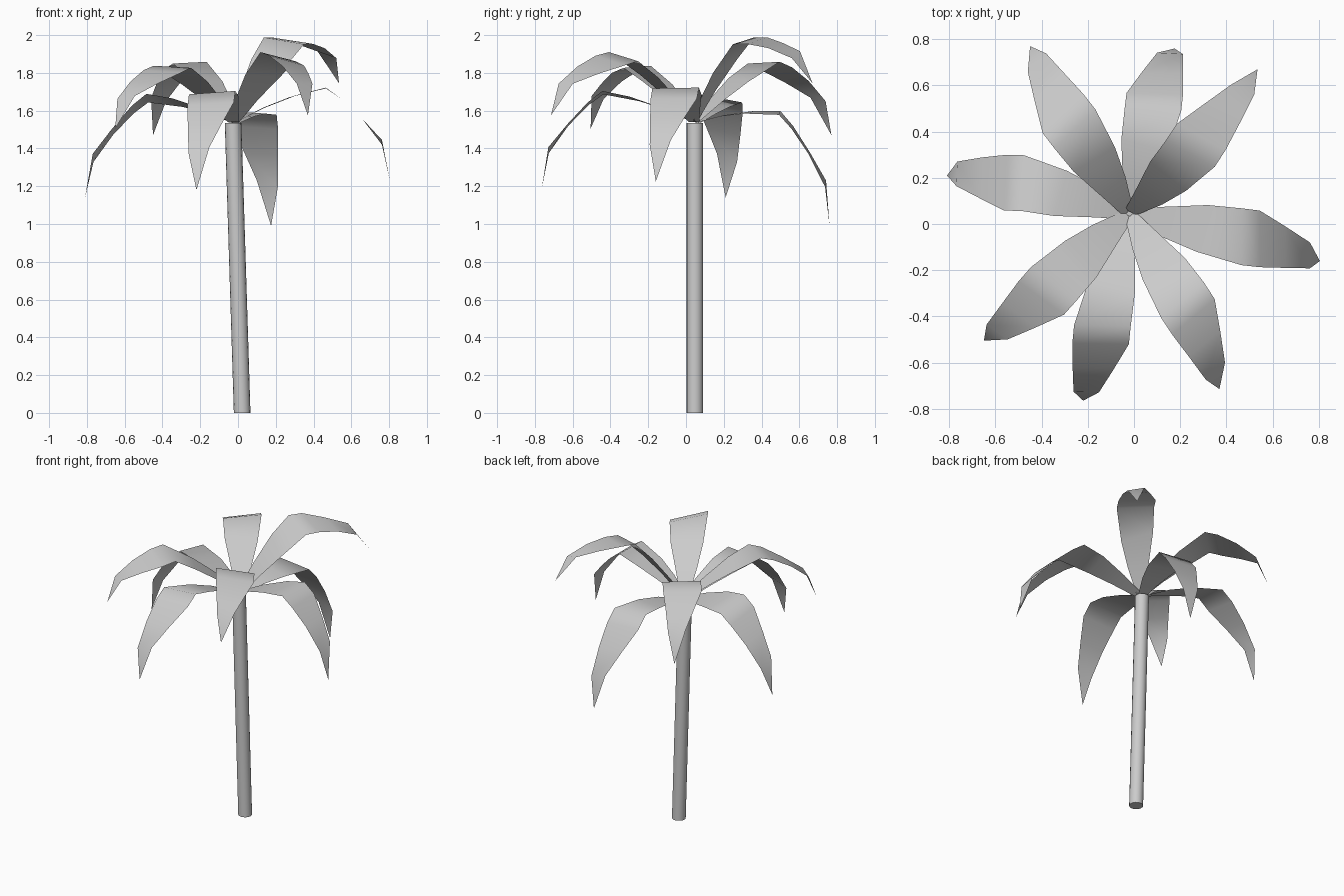
import bpy, bmesh
from mathutils import Vector, Matrix

if "Cube" in bpy.data.objects:
    bpy.data.objects.remove(bpy.data.objects["Cube"])

CROWN = Vector((-0.02, 0.045, 1.54))

def add_object(name, bm):
    mesh = bpy.data.meshes.new(name)
    bm.to_mesh(mesh)
    bm.free()
    for p in mesh.polygons:
        p.use_smooth = True
    ob = bpy.data.objects.new(name, mesh)
    bpy.context.collection.objects.link(ob)
    return ob

# Trunk: slightly leaning round pole
bottom, top = Vector((0.022, 0.047, 0.0)), Vector((-0.026, 0.047, 1.535))
bm = bmesh.new()
bmesh.ops.create_cone(bm, cap_ends=True, segments=16, radius1=0.044, radius2=0.044, depth=1)
for v in bm.verts:
    t = v.co.z + 0.5
    v.co = bottom.lerp(top, t) + Vector((v.co.x, v.co.y, 0))
trunk = add_object("trunk", bm)
bpy.context.view_layer.objects.active = trunk
trunk.select_set(True)
bpy.ops.object.shade_smooth_by_angle()

# Frond pattern: left edge, right edge of each cross-section, then the tip
sections = [
    ((-0.01, 0.07, 1.54), (-0.01, 0.015, 1.54)),
    ((0.14, 0.075, 1.615), (0.13, -0.06, 1.615)),
    ((0.32, 0.082, 1.685), (0.27, -0.12, 1.67)),
    ((0.465, 0.068, 1.722), (0.465, -0.178, 1.718)),
    ((0.545, 0.058, 1.665), (0.545, -0.187, 1.665)),
    ((0.655, -0.01, 1.56), (0.655, -0.19, 1.56)),
    ((0.762, -0.08, 1.445), (0.762, -0.192, 1.42)),
]
tip = (0.805, -0.16, 1.225)

def frame(bend, end, roll=0):
    a, b = Vector(bend) - CROWN, Vector(end) - CROWN
    side = a.cross(b).normalized() + Vector((0, 0, roll))
    return Matrix((a, b, side.normalized())).transposed()

pattern = frame((0.475, -0.058, 1.72), tip).inverted()

# Each frond is placed by its highest bend, its tip and a sideways roll
fronds = {
    "right_frond": ((0.475, -0.058, 1.72), tip, 0),
    "back_right_frond": ((0.25, 0.31, 1.975), (0.535, 0.67, 1.745), 0.15),
    "back_frond": ((0.085, 0.505, 1.585), (0.175, 0.76, 0.99), 0),
    "back_left_frond": ((-0.26, 0.42, 1.857), (-0.45, 0.77, 1.47), 0),
    "left_frond": ((-0.49, 0.18, 1.665), (-0.81, 0.21, 1.14), 0),
    "front_left_frond": ((-0.355, -0.265, 1.835), (-0.65, -0.505, 1.505), 0),
    "front_frond": ((-0.14, -0.45, 1.695), (-0.22, -0.765, 1.18), 0),
    "front_right_frond": ((0.215, -0.34, 1.89), (0.37, -0.715, 1.575), -0.08),
}
for name, (bend, end, roll) in fronds.items():
    m = frame(bend, end, roll) @ pattern
    bm = bmesh.new()
    put = lambda p: bm.verts.new(CROWN + m @ (Vector(p) - CROWN))
    rows = [(put(l), put(r)) for l, r in sections]
    for (l0, r0), (l1, r1) in zip(rows, rows[1:]):
        bm.faces.new((l0, r0, r1, l1))
    bm.faces.new((*rows[-1], put(tip)))
    add_object(name, bm)
